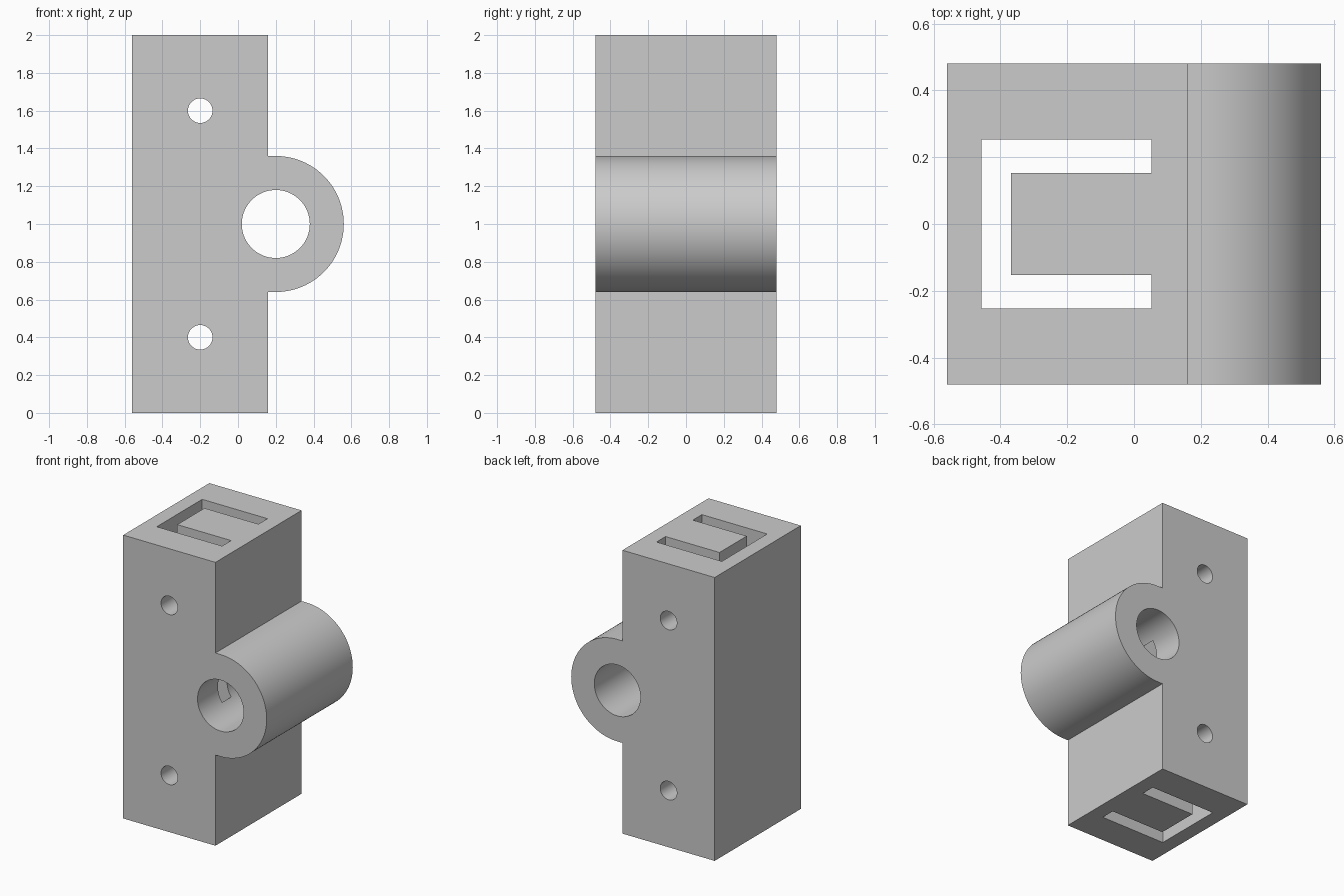
import bpy
import bmesh
from math import sin, cos, pi, radians
from mathutils import Vector

cube = bpy.data.objects.get("Cube")
if cube:
    bpy.data.objects.remove(cube, do_unlink=True)

HALF_DEPTH = 0.48
LEFT, RIGHT, HEIGHT = -0.56, 0.16, 2.0
BARREL_X, BARREL_Z, BARREL_R, BORE_R = 0.2, 1.0, 0.36, 0.18
PIN_X, PIN_R = -0.2, 0.065


def make_material(name, value):
    mat = bpy.data.materials.new(name)
    mat.use_nodes = True
    colour = (value, value, value, 1)
    mat.diffuse_color = colour
    mat.node_tree.nodes["Principled BSDF"].inputs["Base Color"].default_value = colour
    return mat


grey = make_material("light grey", 0.6)


def arc(cx, cz, r, start, end, steps):
    return [(cx + r * cos(start + (end - start) * i / steps),
             cz + r * sin(start + (end - start) * i / steps)) for i in range(steps + 1)]


def prism(name, outline, axis, low, high):
    """Extrude a flat outline along y (outline in x, z) or z (outline in x, y)."""
    bm = bmesh.new()
    place = (lambda a, b: (a, low, b)) if axis == "y" else (lambda a, b: (a, b, low))
    face = bm.faces.new([bm.verts.new(place(a, b)) for a, b in outline])
    grown = bmesh.ops.extrude_face_region(bm, geom=[face])["geom"]
    shift = Vector((0, high - low, 0) if axis == "y" else (0, 0, high - low))
    bmesh.ops.translate(bm, vec=shift, verts=[v for v in grown if isinstance(v, bmesh.types.BMVert)])
    bmesh.ops.recalc_face_normals(bm, faces=bm.faces)
    mesh = bpy.data.meshes.new(name)
    bm.to_mesh(mesh)
    bm.free()
    mesh.materials.append(grey)
    obj = bpy.data.objects.new(name, mesh)
    bpy.context.collection.objects.link(obj)
    return obj


def round_cutter(name, x, z, r, steps):
    return prism(name, arc(x, z, r, 0, 2 * pi, steps)[:-1], "y", -1, 1)


# Block with the half-round barrel on its side
outline = [(LEFT, 0), (RIGHT, 0), (RIGHT, BARREL_Z - BARREL_R)]
outline += arc(BARREL_X, BARREL_Z, BARREL_R, -pi / 2, pi / 2, 48)
outline += [(RIGHT, BARREL_Z + BARREL_R), (RIGHT, HEIGHT), (LEFT, HEIGHT)]
body = prism("hinge_block", outline, "y", -HALF_DEPTH, HALF_DEPTH)

# Barrel bore and the two cross-pin holes
cutters = [round_cutter("bore_cutter", BARREL_X, BARREL_Z, BORE_R, 96)]
for label, z in (("lower", 0.4), ("upper", 1.6)):
    cutters.append(round_cutter(label + "_pin_cutter", PIN_X, z, PIN_R, 48))

# C-shaped slot running the full height
back, core, mouth, outer, inner = -0.457, -0.368, 0.053, 0.253, 0.152
half = [(core, inner), (mouth, inner), (mouth, outer), (back, outer)]
slot = half + [(x, -y) for x, y in reversed(half)]
cutters.append(prism("slot_cutter", slot, "z", -0.5, HEIGHT + 0.5))

bpy.context.view_layer.objects.active = body
for cutter in cutters:
    cutter.hide_render = True
    mod = body.modifiers.new(cutter.name, "BOOLEAN")
    mod.operation = "DIFFERENCE"
    mod.solver = "EXACT"
    mod.object = cutter
    bpy.ops.object.modifier_apply(modifier=mod.name)
    bpy.data.objects.remove(cutter, do_unlink=True)

# Smooth the round walls, keep the corners crisp
bpy.ops.object.select_all(action="DESELECT")
body.select_set(True)
bpy.ops.object.shade_smooth_by_angle(angle=radians(30))
